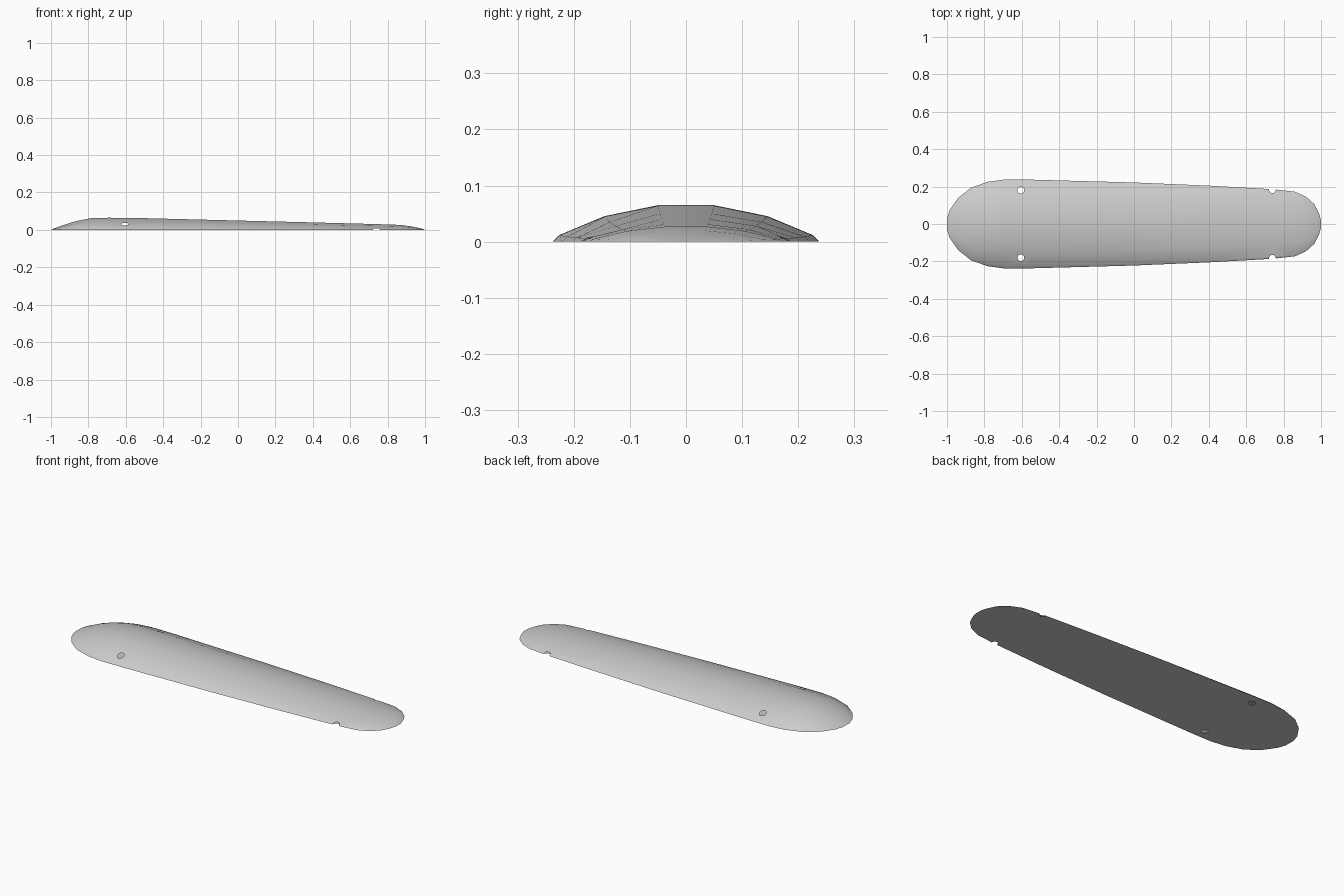
import bpy, bmesh, math

cube = bpy.data.objects.get("Cube")
if cube:
    bpy.data.objects.remove(cube, do_unlink=True)

grey = bpy.data.materials.new("light_grey")
grey.use_nodes = True
colour = (0.6, 0.6, 0.6, 1)
grey.diffuse_color = colour
grey.node_tree.nodes["Principled BSDF"].inputs["Base Color"].default_value = colour


def make_object(name, bm):
    bmesh.ops.recalc_face_normals(bm, faces=bm.faces)
    mesh = bpy.data.meshes.new(name)
    bm.to_mesh(mesh)
    bm.free()
    obj = bpy.data.objects.new(name, mesh)
    bpy.context.collection.objects.link(obj)
    mesh.materials.append(grey)
    return obj


# Tapered shell: x position, half width, height
stations = [
    (-1.0, 0.03, 0.0), (-0.985, 0.075, 0.007), (-0.94, 0.14, 0.024),
    (-0.87, 0.195, 0.046), (-0.78, 0.226, 0.064), (-0.69, 0.238, 0.065),
    (-0.55, 0.237, 0.064), (0.0, 0.222, 0.05), (0.4, 0.205, 0.04),
    (0.74, 0.186, 0.031), (0.86, 0.173, 0.027), (0.92, 0.146, 0.02),
    (0.965, 0.105, 0.011), (0.99, 0.055, 0.004), (1.0, 0.02, 0.0),
]
# Half cross-section as fractions of half width and height
half = [(1, 0), (0.95, 0.18), (0.61, 0.7), (0.21, 1)]
section = half + [(-y, z) for y, z in reversed(half)]

bm = bmesh.new()
rings = [[bm.verts.new((x, y * w, z * h)) for y, z in section] for x, w, h in stations]
for a, b in zip(rings, rings[1:]):
    for i in range(len(section)):
        j = (i + 1) % len(section)
        bm.faces.new((a[i], a[j], b[j], b[i]))
bmesh.ops.remove_doubles(bm, verts=bm.verts, dist=0.0005)
bmesh.ops.holes_fill(bm, edges=bm.edges)
shell = make_object("tapered_shell", bm)

# Screw holes near the wide end, edge notches near the narrow end
bm = bmesh.new()
for x, y in ((-0.605, 0.18), (0.74, 0.183)):
    for side in (-1, 1):
        made = bmesh.ops.create_cone(bm, cap_ends=True, segments=16, radius1=0.018,
                                     radius2=0.018, depth=0.4)
        bmesh.ops.translate(bm, verts=made["verts"], vec=(x, side * y, 0))
cutter = make_object("hole_cutter", bm)
cutter.hide_render = True
cutter.hide_viewport = True

cut = shell.modifiers.new("holes", "BOOLEAN")
cut.operation = "DIFFERENCE"
cut.solver = "EXACT"
cut.object = cutter

bpy.context.view_layer.objects.active = shell
shell.select_set(True)
bpy.ops.object.modifier_apply(modifier=cut.name)
bpy.data.objects.remove(cutter, do_unlink=True)
bpy.ops.object.shade_smooth_by_angle(angle=math.radians(30))
